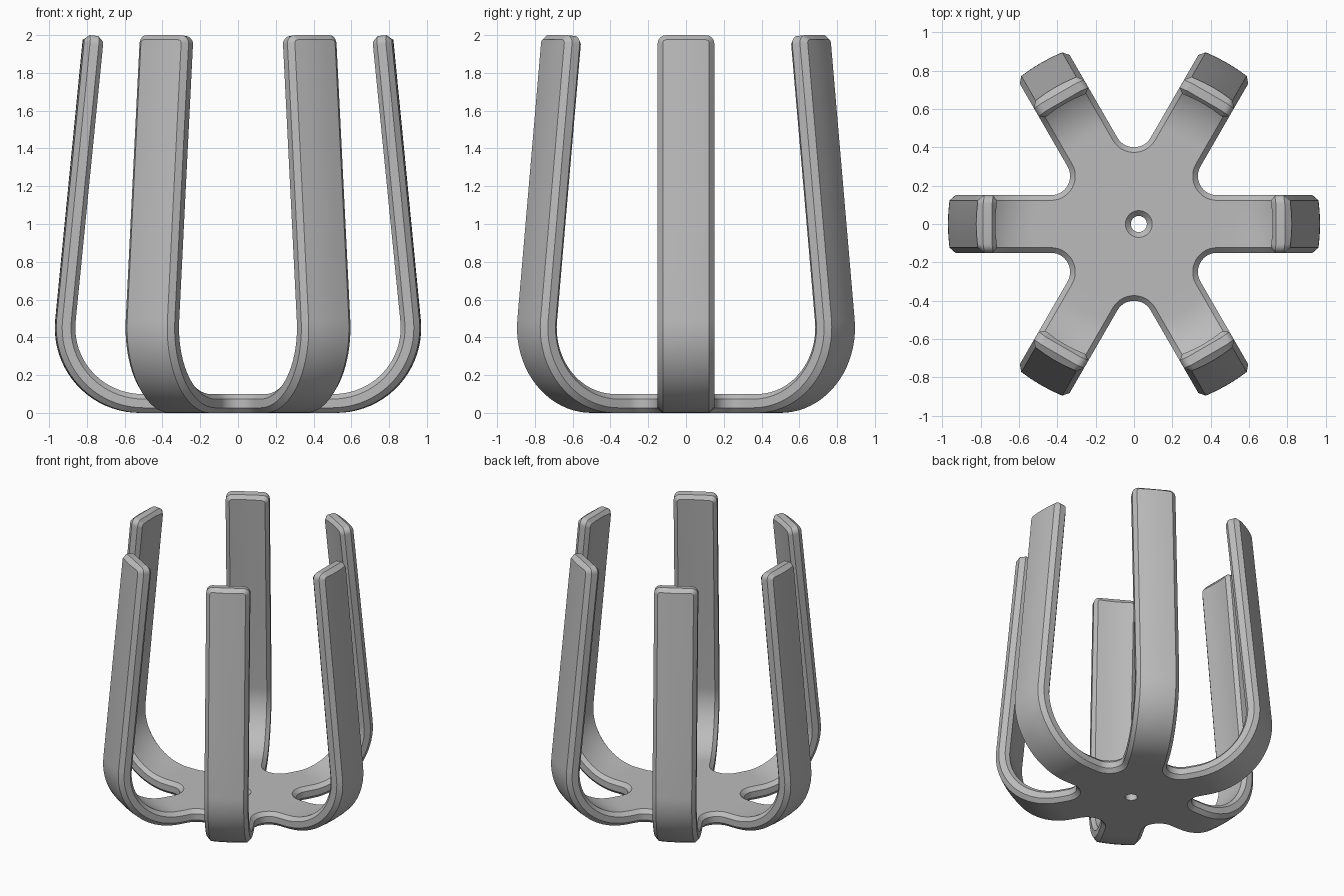
import bpy, bmesh
from math import sin, cos, radians, sqrt, pi
from mathutils import Matrix, Vector

cube = bpy.data.objects.get("Cube")
if cube:
    bpy.data.objects.remove(cube)

ARMS = 6
HALF_W, HALF_T, CHAMFER = 0.15, 0.05, 0.027
BEND_START, BEND_R, BEND = 0.52, 0.40, radians(95.6)
FILLET, TIP_R, STRAIGHT = 0.10, 0.045, 1.5157
GAP_DIST = 2 * (HALF_W + FILLET)          # centre of the fillet between two arms
ROOT = GAP_DIST * cos(pi / ARMS)          # where the arm leaves the hub
ARC_LEN = BEND_R * BEND
TIP = BEND_START + ARC_LEN + STRAIGHT
LOW = HALF_T - CHAMFER


def bend(u, h):
    """Radius and height at distance u along an arm, h towards the inside."""
    if u <= BEND_START:
        return u, HALF_T + h
    a = min((u - BEND_START) / BEND_R, BEND)
    run = max(0, u - BEND_START - ARC_LEN)
    return (BEND_START + (BEND_R - h) * sin(a) + run * cos(BEND),
            HALF_T + BEND_R - (BEND_R - h) * cos(a) + run * sin(a))


def arm_ring(bm, spin, u_side, t_side, u_face, t_face, root=False):
    """Chamfered cross-section, faces curved around the central axis."""
    steps = [-1, -0.5, 0, 0.5, 1]
    pts = [(u_face, t_face * s, -HALF_T) for s in steps]
    pts += [(u_side, t_side, -LOW), (u_side, t_side, LOW)]
    pts += [(u_face, -t_face * s, HALF_T) for s in steps]
    pts += [(u_side, -t_side, LOW), (u_side, -t_side, -LOW)]
    ring = []
    for u, t, h in pts:
        r, z = bend(u, h)
        x = r if root else sqrt(r * r - t * t)
        ring.append(bm.verts.new(spin @ Vector((x, t, z))))
    return ring


def bridge(bm, a, b, closed=True):
    n = len(a)
    for i in range(n if closed else n - 1):
        j = (i + 1) % n
        bm.faces.new((a[i], a[j], b[j], b[i]))


bm = bmesh.new()
inset = HALF_W - CHAMFER
roots = []

# Arms: root, bend, straight part and rounded tip
for k in range(ARMS):
    spin = Matrix.Rotation(k * 2 * pi / ARMS, 3, 'Z')
    us = [ROOT] + [BEND_START + ARC_LEN * i / 20 for i in range(21)]
    us += [BEND_START + ARC_LEN + STRAIGHT * f for f in (0.33, 0.66)]
    rings = [arm_ring(bm, spin, u, HALF_W, u, inset, u == ROOT) for u in us]
    for i in range(7):
        a = i * pi / 12
        r_in = TIP_R - CHAMFER
        u0, t0 = TIP - TIP_R, HALF_W - TIP_R
        rings.append(arm_ring(bm, spin, u0 + TIP_R * sin(a), t0 + TIP_R * cos(a),
                              u0 + r_in * sin(a), t0 + r_in * cos(a)))
    for a, b in zip(rings, rings[1:]):
        bridge(bm, a, b)
    end = rings[-1]
    bm.faces.new(end[0:6] + [end[13]])
    bm.faces.new((end[5], end[6], end[12], end[13]))
    bm.faces.new(end[6:13])
    roots.append(rings[0])

# Filleted hub edge between neighbouring arms
N = 14
for k in range(ARMS):
    base = k * 2 * pi / ARMS
    mid = base + pi / ARMS
    centre = Vector((GAP_DIST * cos(mid), GAP_DIST * sin(mid), 0))
    cols = [roots[k][4:8]]
    for i in range(1, N):
        a = base - pi / 2 - i / N * 2 * pi / 3
        out = Vector((cos(a), sin(a), 0))
        cols.append([bm.verts.new(centre + out * r + Vector((0, 0, HALF_T + h)))
                     for r, h in ((FILLET + CHAMFER, -HALF_T), (FILLET, -LOW),
                                  (FILLET, LOW), (FILLET + CHAMFER, HALF_T))])
    nxt = roots[(k + 1) % ARMS]
    cols.append([nxt[i] for i in (0, 13, 12, 11)])
    for a, b in zip(cols, cols[1:]):
        bridge(bm, a, b, closed=False)

# Countersunk hole, slightly off centre
hole = [[bm.verts.new((0.025 + r * cos(i * pi / 16), r * sin(i * pi / 16), z))
         for i in range(32)]
        for r, z in ((0.07, 2 * HALF_T), (0.042, 0.07), (0.042, 0))]
for a, b in zip(hole, hole[1:]):
    bridge(bm, a, b)

# Flat top and bottom of the hub
for z in (0, 2 * HALF_T):
    rim = [e for e in bm.edges if e.is_boundary
           and all(abs(v.co.z - z) < 1e-4 for v in e.verts)]
    bmesh.ops.triangle_fill(bm, edges=rim, use_beauty=True,
                            normal=Vector((0, 0, 1)))

bmesh.ops.recalc_face_normals(bm, faces=bm.faces)
mesh = bpy.data.meshes.new("six_arm_holder")
bm.to_mesh(mesh)
bm.free()
holder = bpy.data.objects.new("six_arm_holder", mesh)
bpy.context.collection.objects.link(holder)

# Plain grey material
grey = bpy.data.materials.new("plain_grey")
grey.use_nodes = True
colour = (0.5, 0.5, 0.5, 1)
grey.diffuse_color = colour
grey.node_tree.nodes["Principled BSDF"].inputs["Base Color"].default_value = colour
mesh.materials.append(grey)

bpy.ops.object.select_all(action='DESELECT')
holder.select_set(True)
bpy.context.view_layer.objects.active = holder
bpy.ops.object.shade_smooth_by_angle(angle=radians(30))
